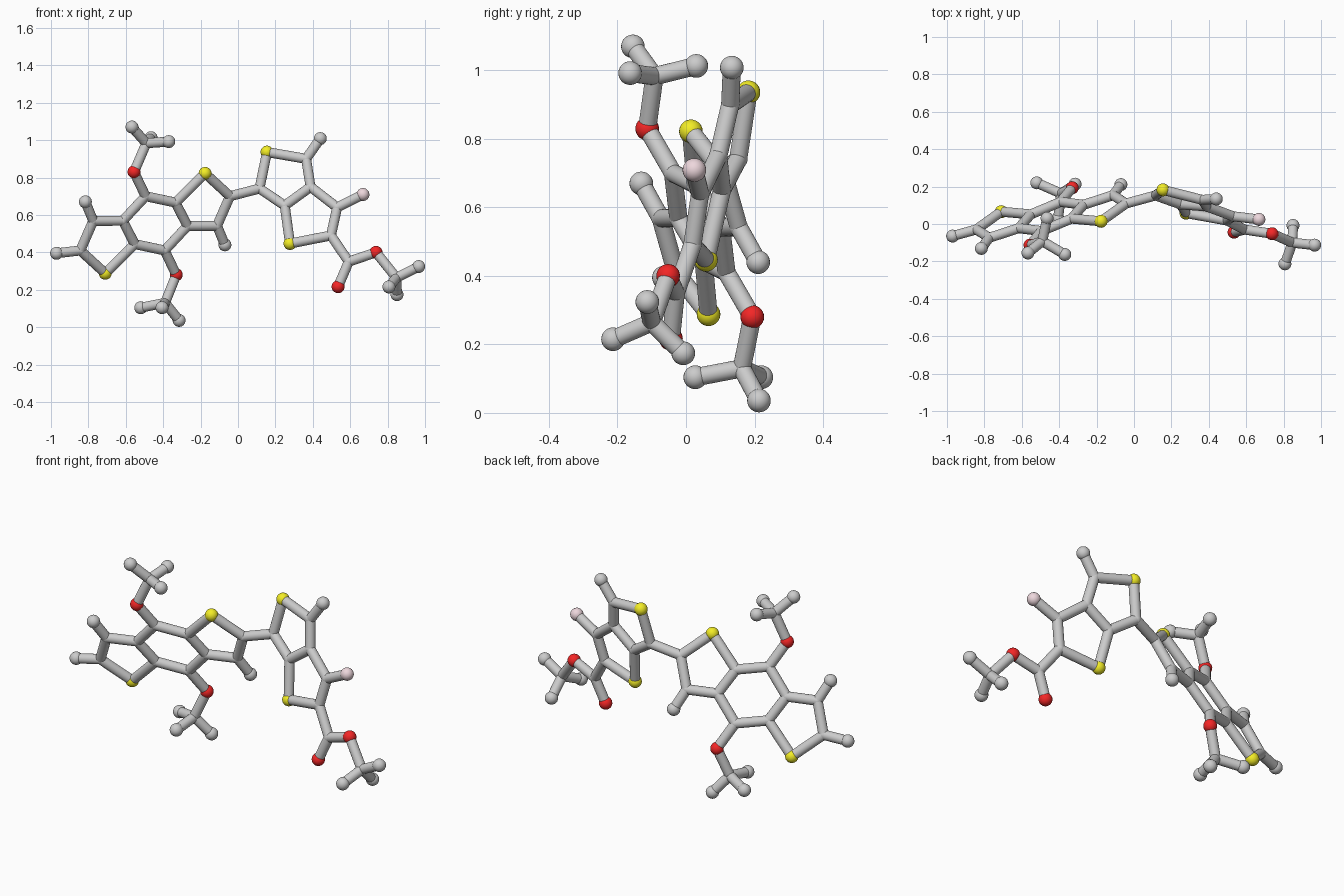
import bpy
from mathutils import Vector

if "Cube" in bpy.data.objects:
    bpy.data.objects.remove(bpy.data.objects["Cube"])

BOND_R, CARBON_R, BALL_R = 0.0265, 0.0275, 0.0345


def material(name, rgb):
    m = bpy.data.materials.new(name)
    m.diffuse_color = (*rgb, 1)
    m.use_nodes = True
    m.node_tree.nodes["Principled BSDF"].inputs["Base Color"].default_value = m.diffuse_color
    return m


MATS = {"S": material("sulfur_yellow", (0.9, 0.85, 0.02)),
        "O": material("oxygen_red", (0.9, 0.02, 0.02)),
        "F": material("fluorine_pink", (0.85, 0.68, 0.72))}
NAMES = {"C": "carbon_joint", "H": "end_ball", "S": "sulfur_ball",
         "O": "oxygen_ball", "F": "fluorine_ball"}


# The two flat ring systems each lie in a tilted plane: y from x and z
def left_plane(x, z):
    return Vector((x, 0.327 * x - 0.4235 * z + 0.42, z))


def right_plane(x, z):
    return Vector((x, -0.22 * x + 0.198 * z + 0.031, z))


atoms, bonds = {}, []


def link(text):
    for chain in text.split():
        n = chain.split("-")
        bonds.extend(zip(n, n[1:]))


# Left three-ring system: one half, and its point reflection
half = {"C1": (-0.334, 0.666), "S1": (-0.176, 0.822), "C2": (-0.043, 0.70),
        "C3": (-0.112, 0.542), "C4": (-0.27, 0.541), "H1": (-0.07, 0.44),
        "C5": (-0.392, 0.41), "O1": (-0.33, 0.28)}
for n, (x, z) in half.items():
    atoms[n] = left_plane(x, z)
    atoms[n + "m"] = left_plane(-0.886 - x, 1.11 - z)
for s in ("", "m"):
    link("C1{0}-S1{0}-C2{0}-C3{0}-C4{0}-C1{0} C3{0}-H1{0} C4{0}-C5{0}-O1{0}".format(s))
link("C5-C1m C5m-C1")
atoms["H2"] = left_plane(-0.97, 0.395)
link("C2m-H2")

# Right two-ring system with its side groups
right = {"C6": (0.115, 0.741), "S2": (0.155, 0.936), "C7": (0.364, 0.90),
         "C8": (0.388, 0.75), "C9": (0.25, 0.65), "C10": (0.53, 0.64),
         "C11": (0.497, 0.49), "S3": (0.278, 0.447), "C12": (0.592, 0.35),
         "H3": (0.44, 1.008), "F1": (0.668, 0.709), "O2": (0.535, 0.216),
         "O3": (0.738, 0.40)}
for n, (x, z) in right.items():
    atoms[n] = right_plane(x, z)
link("C6-S2-C7-C8-C9-C6 C8-C10-C11-S3-C9 C7-H3 C10-F1 C11-C12-O2 C12-O3 C2-C6")

# Three-pronged end groups: centre then prongs
ends = {"O1m": [(-0.49, -0.092, 0.983), (-0.567, -0.155, 1.07),
                (-0.37, -0.163, 0.992), (-0.465, 0.03, 1.013)],
        "O1": [(-0.39, 0.163, 0.13), (-0.52, 0.22, 0.104),
               (-0.315, 0.213, 0.036), (-0.406, 0.027, 0.104)],
        "O3": [(0.847, -0.1, 0.264), (0.966, -0.113, 0.324),
               (0.807, -0.213, 0.215), (0.85, -0.008, 0.174)]}
for o, pts in ends.items():
    c = "C_end" + o
    atoms[c] = Vector(pts[0])
    bonds.append((o, c))
    for i, p in enumerate(pts[1:]):
        h = f"H_end{o}{i}"
        atoms[h] = Vector(p)
        bonds.append((c, h))


def finish(name, mat=None):
    ob = bpy.context.object
    ob.name = name
    bpy.ops.object.shade_smooth_by_angle()
    if mat:
        ob.data.materials.append(mat)


# Balls
for n, p in atoms.items():
    kind = n[0]
    bpy.ops.mesh.primitive_uv_sphere_add(
        segments=24, ring_count=14, location=p,
        radius=CARBON_R if kind == "C" else BALL_R)
    finish(NAMES[kind], MATS.get(kind))

# Sticks
for a, b in bonds:
    d = atoms[b] - atoms[a]
    bpy.ops.mesh.primitive_cylinder_add(
        vertices=24, radius=BOND_R, depth=d.length,
        location=(atoms[a] + atoms[b]) / 2,
        rotation=d.to_track_quat("Z", "Y").to_euler())
    finish("bond_stick")
